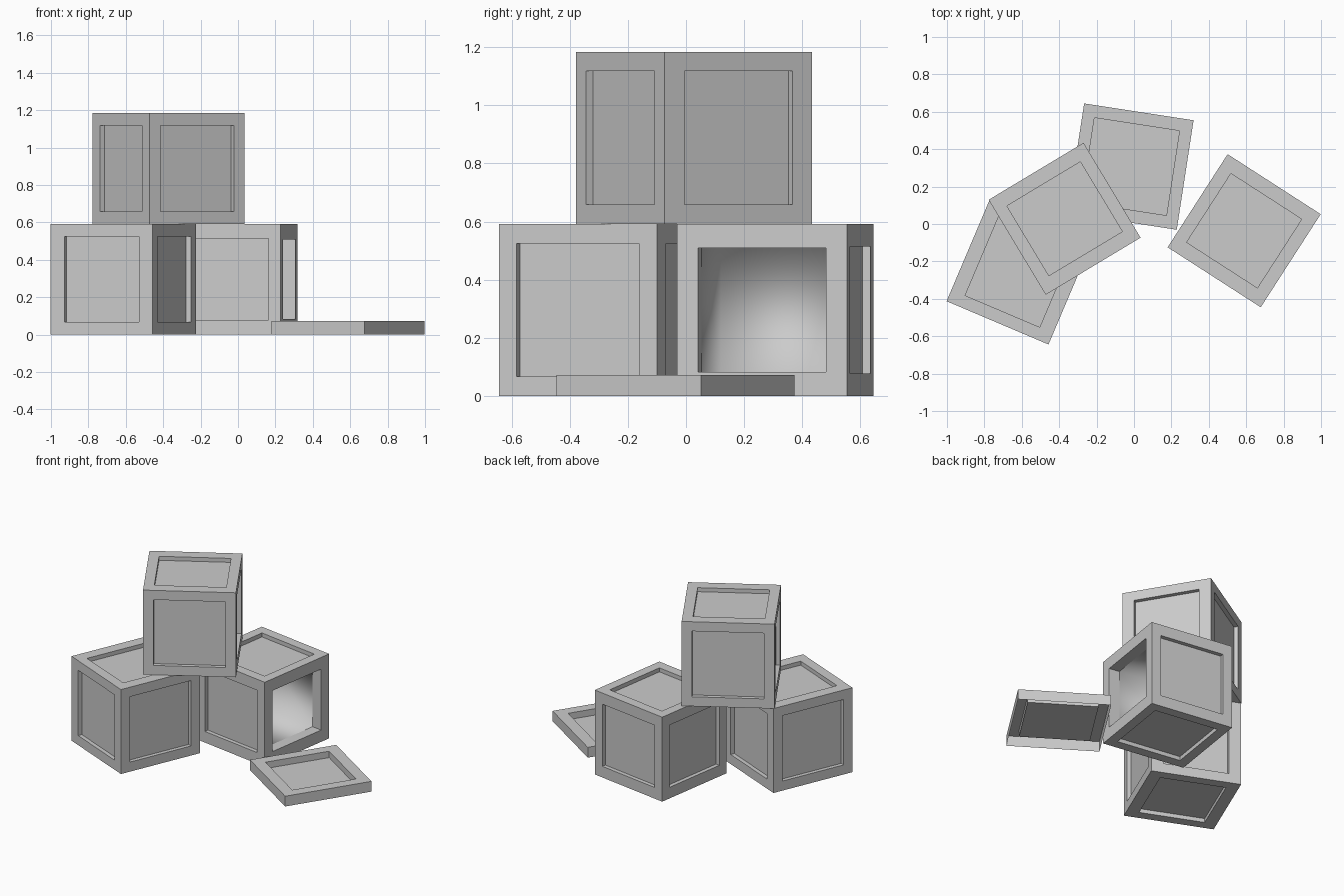
import bpy, bmesh
from math import radians
from mathutils import Vector

if "Cube" in bpy.data.objects:
    bpy.data.objects.remove(bpy.data.objects["Cube"])

S = 0.592          # crate edge length
DEPTH = 0.028      # panel recess


def panel(bm, face, open_size, depth):
    """Inset a face to the per-axis opening size and sink it straight in."""
    n = face.normal.copy()
    c = face.calc_center_median()
    bmesh.ops.inset_individual(bm, faces=[face], thickness=0.07)
    for v in face.verts:
        for i in range(3):
            if abs(n[i]) < 0.5:
                v.co[i] = c[i] + open_size[i] / 2 * (1 if v.co[i] > c[i] else -1)
    return sink(bm, face, n, depth)


def sink(bm, face, n, depth):
    new = bmesh.ops.extrude_face_region(bm, geom=[face])["geom"]
    floor = [g for g in new if isinstance(g, bmesh.types.BMFace)][0]
    bmesh.ops.translate(bm, vec=-n * depth, verts=floor.verts)
    if face.is_valid:
        bm.faces.remove(face)
    return floor


def finish(name, bm, loc, angle):
    bm.normal_update()
    me = bpy.data.meshes.new(name)
    bm.to_mesh(me)
    bm.free()
    ob = bpy.data.objects.new(name, me)
    ob.location = loc
    ob.rotation_euler.z = radians(angle)
    bpy.context.collection.objects.link(ob)


def box(height):
    bm = bmesh.new()
    bmesh.ops.create_cube(bm, size=1)
    bmesh.ops.scale(bm, vec=(S, S, height), verts=bm.verts)
    bmesh.ops.translate(bm, vec=(0, 0, height / 2), verts=bm.verts)
    bm.normal_update()
    return bm


def crate(name, loc, angle, size, opened=False):
    bm = box(S)
    for f in list(bm.faces):
        n = f.normal.copy()
        if opened and n.x > 0.5:
            # Lip, then a softly shaded hollow interior
            lip = panel(bm, f, (0, 0.445, 0.427), 0.075)
            back = sink(bm, lip, n, 0.44)
            back.smooth = True
            for e in back.edges:
                for g in e.link_faces:
                    g.smooth = True
        else:
            panel(bm, f, size, DEPTH)
    finish(name, bm, loc, angle)


# Stacked crates
crate("left_crate", (-0.614, -0.256, 0), -23, (0.433, 0.458, 0.458))
crate("top_crate", (-0.371, 0.028, S), 31, (0.458, 0.435, 0.46))
crate("open_crate", (-0.019, 0.307, 0), -8.75, (0.46, 0.457, 0.436), True)

# Fallen lid: a thin cap, hollow underneath
bm = box(0.072)
for f in list(bm.faces):
    if f.normal.z < -0.5:
        bm.faces.remove(f)
for f in list(bm.faces):
    if f.normal.z > 0.5:
        panel(bm, f, (0.45, 0.437, 0), 0.045)
finish("lid", bm, (0.589, -0.036, 0), -32.8)
